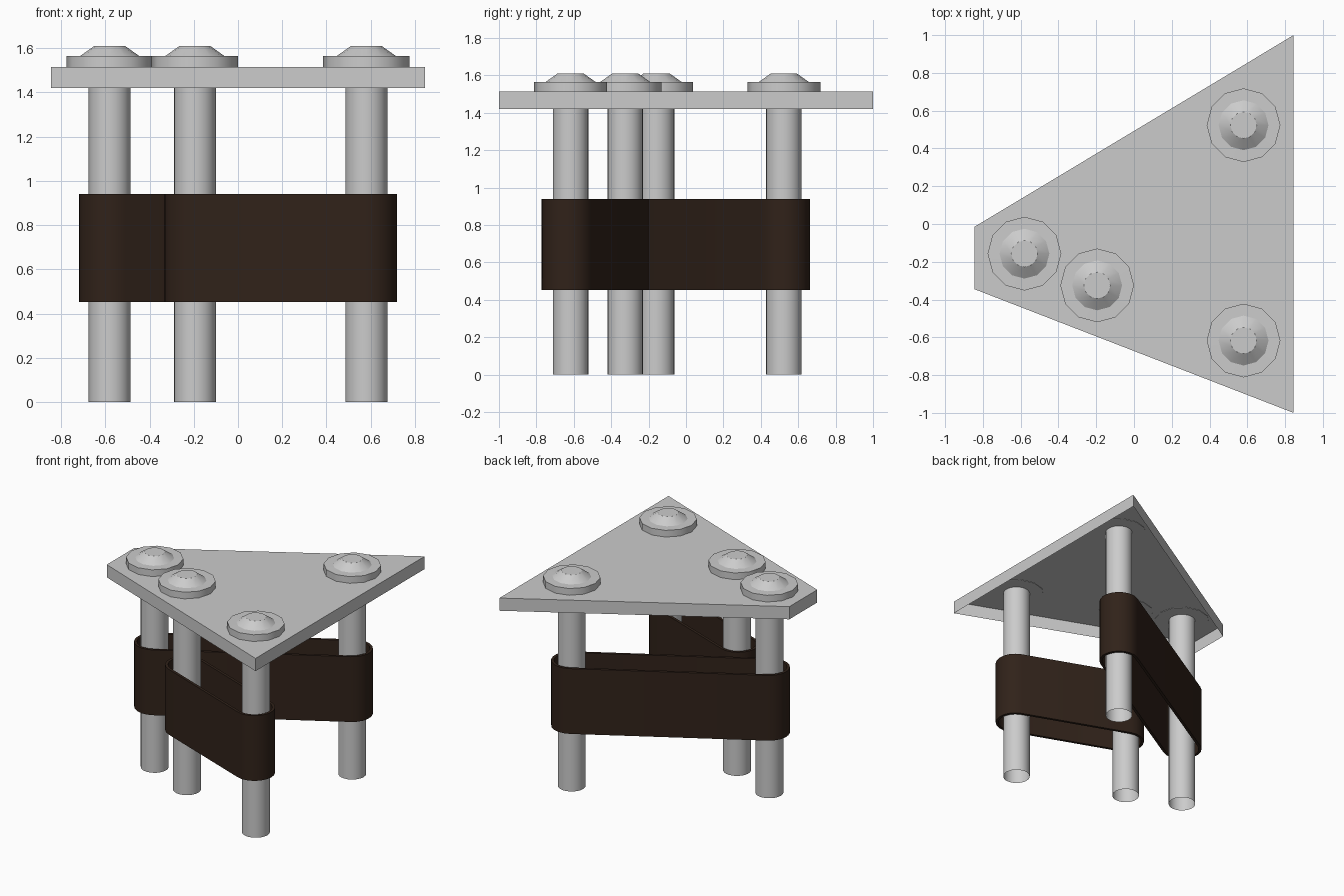
import bpy, bmesh, math
from mathutils import Vector

if "Cube" in bpy.data.objects:
    bpy.data.objects.remove(bpy.data.objects["Cube"])

LEGS = [(-0.58, -0.157), (0.58, 0.523), (-0.195, -0.325), (0.58, -0.617)]

leather = bpy.data.materials.new("dark_brown")
leather.diffuse_color = (0.03, 0.016, 0.01, 1)
leather.use_nodes = True
leather.node_tree.nodes["Principled BSDF"].inputs["Base Color"].default_value = leather.diffuse_color


def finish(name, bm, smooth=None, mat=None):
    bmesh.ops.recalc_face_normals(bm, faces=bm.faces)
    me = bpy.data.meshes.new(name)
    bm.to_mesh(me)
    bm.free()
    ob = bpy.data.objects.new(name, me)
    bpy.context.collection.objects.link(ob)
    if mat:
        me.materials.append(mat)
    if smooth:
        bpy.ops.object.select_all(action='DESELECT')
        ob.select_set(True)
        bpy.context.view_layer.objects.active = ob
        bpy.ops.object.shade_smooth_by_angle(angle=math.radians(smooth))
    return ob


def loft(bm, rings, cap_bottom=False, cap_top=False):
    """Join equal-length rings of points with quads, capping on request."""
    vs = [[bm.verts.new(p) for p in ring] for ring in rings]
    n = len(vs[0])
    for a, b in zip(vs, vs[1:]):
        for i in range(n):
            j = (i + 1) % n
            bm.faces.new((a[i], a[j], b[j], b[i]))
    if cap_bottom:
        bm.faces.new(vs[0][::-1])
    if cap_top:
        bm.faces.new(vs[-1])


def circle(c, r, z, n):
    return [(c[0] + r * math.cos(2 * math.pi * i / n),
             c[1] + r * math.sin(2 * math.pi * i / n), z) for i in range(n)]


def stadium(a, b, r, z, n=10):
    """Outline wrapped around two leg centres."""
    d = Vector(b) - Vector(a)
    base = math.atan2(d.y, d.x)
    pts = []
    for c, off in ((b, -math.pi / 2), (a, math.pi / 2)):
        for i in range(n + 1):
            t = base + off + math.pi * i / n
            pts.append((c[0] + r * math.cos(t), c[1] + r * math.sin(t), z))
    return pts


# Top plate: a shallow tray open underneath
outline = [(-0.845, -0.015), (-0.845, -0.345), (0.845, -1), (0.845, 1)]
bm = bmesh.new()
loft(bm, [[(x, y, z) for x, y in outline] for z in (1.42, 1.515)], cap_top=True)
plate = finish("top_plate", bm)

for k, c in enumerate(LEGS, 1):
    # Hollow leg
    bm = bmesh.new()
    loft(bm, [circle(c, 0.095, z, 24) for z in (0, 1.513)])
    finish(f"leg_{k}", bm, 35)
    # Washer with a domed bolt head
    bm = bmesh.new()
    loft(bm, [circle(c, r, z, 12) for r, z in
              ((0.195, 1.512), (0.195, 1.565), (0.132, 1.566), (0.07, 1.61))],
         cap_bottom=True, cap_top=True)
    finish(f"bolt_cap_{k}", bm, 32)

# Bands wrapped around pairs of legs, open top and bottom
for k, (a, b, dy) in enumerate(((0, 1, 0), (2, 3, -0.015)), 1):
    p, q = [(LEGS[i][0], LEGS[i][1] + dy) for i in (a, b)]
    bm = bmesh.new()
    z0, z1 = 0.452, 0.94
    rings = [stadium(p, q, r, z) for r, z in
             ((0.14, z0), (0.14, z1), (0.12, z1), (0.12, z0), (0.14, z0))]
    loft(bm, rings)
    bmesh.ops.remove_doubles(bm, verts=bm.verts, dist=1e-4)
    finish(f"band_{k}", bm, 35, leather)
